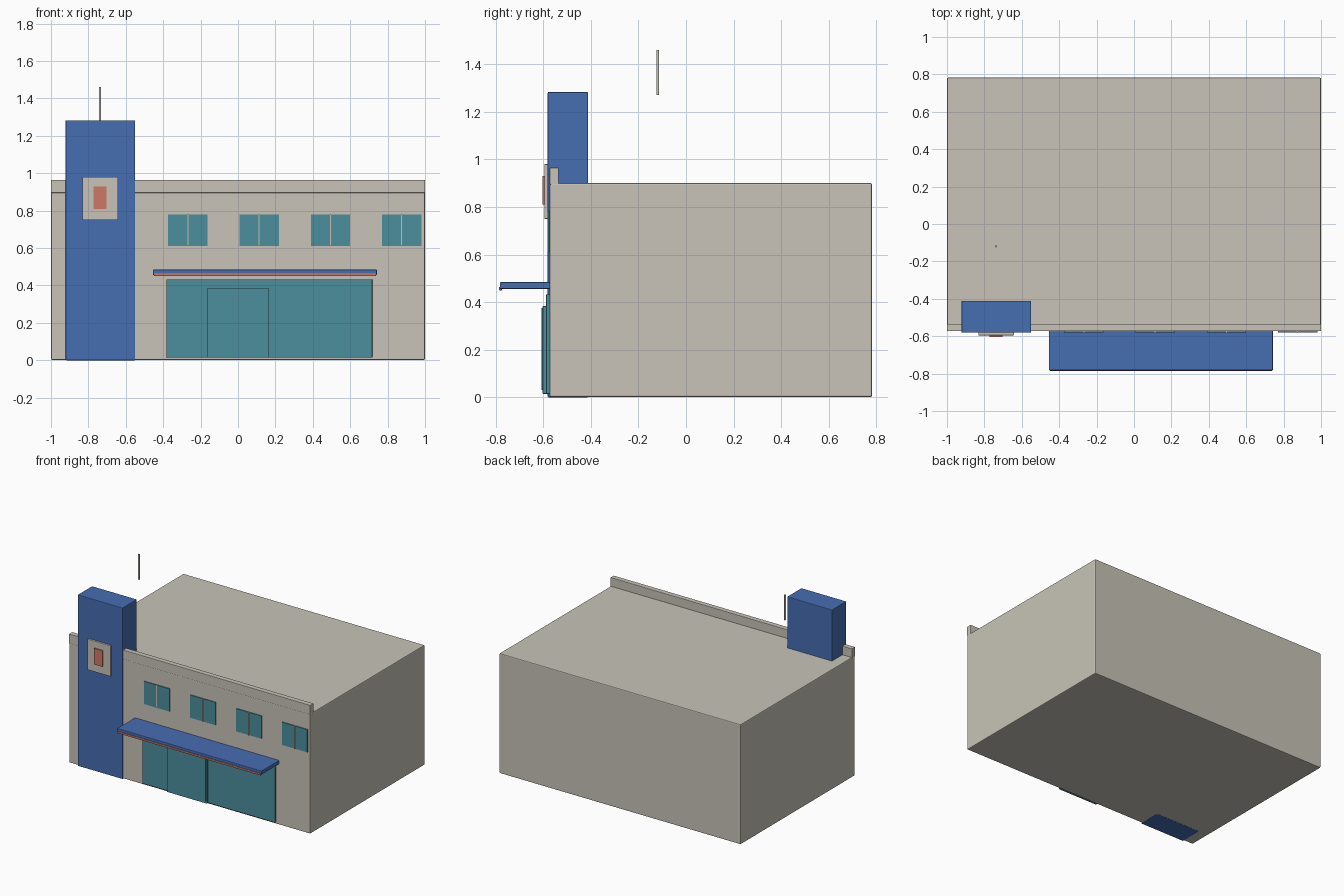
import bpy
import bmesh
from mathutils import Vector

cube = bpy.data.objects.get("Cube")
if cube:
    bpy.data.objects.remove(cube, do_unlink=True)


def material(name, rgb):
    m = bpy.data.materials.new(name)
    m.use_nodes = True
    color = (*rgb, 1)
    m.diffuse_color = color
    m.node_tree.nodes["Principled BSDF"].inputs["Base Color"].default_value = color
    return m


beige = material("beige_wall", (0.578, 0.552, 0.479))
blue = material("blue_paint", (0.061, 0.153, 0.445))
teal = material("teal_glass", (0.072, 0.275, 0.337))
red = material("coral_red", (0.60, 0.195, 0.133))


def add_object(name, bm, mat):
    mesh = bpy.data.meshes.new(name)
    bm.to_mesh(mesh)
    bm.free()
    mesh.materials.append(mat)
    obj = bpy.data.objects.new(name, mesh)
    bpy.context.collection.objects.link(obj)
    return obj


def box(name, x, y, z, mat, bevel=0.0):
    """Box spanning the given (min, max) ranges, with an optional edge bevel."""
    bm = bmesh.new()
    bmesh.ops.create_cube(bm, size=1)
    spans = (x, y, z)
    for v in bm.verts:
        v.co = Vector([s[0] if c < 0 else s[1] for c, s in zip(v.co, spans)])
    obj = add_object(name, bm, mat)
    if bevel:
        mod = obj.modifiers.new("edge_bevel", "BEVEL")
        mod.width = bevel
        mod.segments = 2
    return obj


# Main hall and the raised wall along its front
box("main_hall", (-1, 1), (-0.573, 0.782), (0.002, 0.9), beige, 0.006)
box("front_parapet", (-1, 1), (-0.573, -0.535), (0.895, 0.965), beige, 0.002)

# Sign tower with a framed emblem panel
box("sign_tower", (-0.922, -0.55), (-0.581, -0.411), (0, 1.283), blue, 0.004)
box("sign_plate", (-0.832, -0.642), (-0.595, -0.578), (0.75, 0.98), beige, 0.002)
box("sign_panel", (-0.772, -0.702), (-0.603, -0.594), (0.81, 0.93), red)

# Mast behind the tower
bm = bmesh.new()
bmesh.ops.create_cone(bm, cap_ends=True, segments=12,
                      radius1=0.006, radius2=0.006, depth=0.19)
mast = add_object("mast", bm, beige)
mast.location = (-0.738, -0.119, 1.365)

# Upper windows: two panes each with a slim mullion
for i in range(4):
    cx = -0.268 + 0.381 * i
    for side, sign in (("right", -1), ("left", 1)):
        edges = sorted((cx + sign * 0.003, cx + sign * 0.105))
        box(f"window_{i + 1}_{side}_pane", edges, (-0.580, -0.57), (0.61, 0.78), teal)
    box(f"window_{i + 1}_mullion", (cx - 0.003, cx + 0.003),
        (-0.583, -0.57), (0.61, 0.78), beige)

# Shop front and projecting entrance
box("shop_front", (-0.382, 0.718), (-0.588, -0.57), (0.015, 0.433), teal, 0.003)
box("entrance_frame", (-0.166, 0.163), (-0.602, -0.585), (0.015, 0.383), teal, 0.002)
for side, span in (("right", (-0.158, -0.002)), ("left", (-0.001, 0.155))):
    box(f"door_{side}", span, (-0.608, -0.600), (0.03, 0.375), teal)

# Canopy with a coloured strip along its front edge
box("canopy", (-0.455, 0.743), (-0.782, -0.57), (0.456, 0.484), blue, 0.004)
box("canopy_strip", (-0.450, 0.738), (-0.786, -0.774), (0.450, 0.464), red, 0.002)
